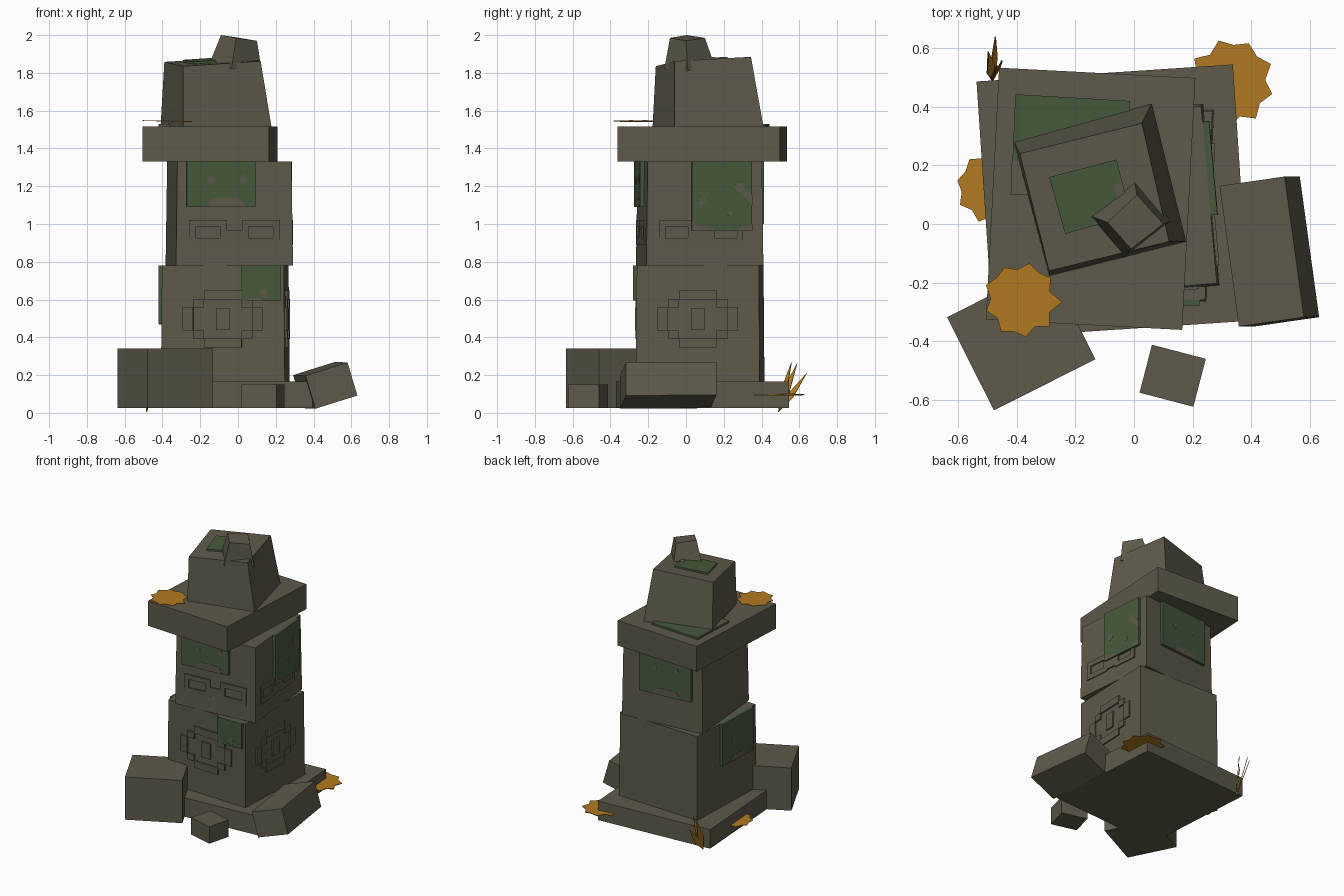
import bpy, bmesh, math, random
from mathutils import Vector, Matrix

random.seed(4)
cube = bpy.data.objects.get("Cube")
if cube:
    bpy.data.objects.remove(cube)


def material(name, rgb):
    m = bpy.data.materials.new(name)
    m.use_nodes = True
    m.diffuse_color = (*rgb, 1)
    m.node_tree.nodes["Principled BSDF"].inputs["Base Color"].default_value = (*rgb, 1)
    return m


STONE = material("weathered stone", (0.112, 0.102, 0.067))
MOSS = material("moss green", (0.06, 0.1, 0.045))
LEAF = material("autumn orange", (0.44, 0.195, 0.015))


def finish(name, bm, mat):
    bmesh.ops.recalc_face_normals(bm, faces=bm.faces[:])
    me = bpy.data.meshes.new(name)
    bm.to_mesh(me)
    bm.free()
    me.materials.append(mat)
    ob = bpy.data.objects.new(name, me)
    bpy.context.collection.objects.link(ob)
    return ob


def add_loft(bm, low, high):
    """Closed solid between two matching loops of points."""
    a = [bm.verts.new(p) for p in low]
    b = [bm.verts.new(p) for p in high]
    n = len(a)
    bm.faces.new(a[::-1])
    bm.faces.new(b)
    for i in range(n):
        j = (i + 1) % n
        bm.faces.new((a[i], a[j], b[j], b[i]))


def solid(name, low, high, mat=STONE):
    bm = bmesh.new()
    add_loft(bm, low, high)
    return finish(name, bm, mat)


def block(name, center, size, z, degrees, top_scale=1.0):
    """Upright block turned about z, with an optional taper."""
    rot = Matrix.Rotation(math.radians(degrees), 3, 'Z')
    loops = []
    for height, s in zip(z, (1, top_scale)):
        loops.append([rot @ Vector((sx * size[0] / 2 * s, sy * size[1] / 2 * s, 0))
                      + Vector((*center, height))
                      for sx, sy in ((-1, -1), (1, -1), (1, 1), (-1, 1))])
    return solid(name, *loops)


FRONT, RIGHT, BACK, LEFT = range(4)


def plates(name, tier, side, shapes, thick, mat):
    """Outlines of (u, z) points raised from one side of a tier."""
    (cx, cy), half, degrees = tier
    mtx = Matrix.Translation((cx, cy, 0)) @ Matrix.Rotation(
        math.radians(degrees + 90 * side), 4, 'Z')
    bm = bmesh.new()
    for pts in shapes:
        add_loft(bm, [mtx @ Vector((u, -half + 0.02, z)) for u, z in pts],
                 [mtx @ Vector((u, -half - thick, z)) for u, z in pts])
    return finish(name, bm, mat)


def rect(u0, u1, z0, z1):
    return [(u0, z0), (u1, z0), (u1, z1), (u0, z1)]


def blob(u, z, r):
    return [(u + r * math.cos(a) * random.uniform(.7, 1.1),
             z + r * math.sin(a) * random.uniform(.8, 1.3))
            for a in (i * math.tau / 6 for i in range(6))]


# Stacked pillar
block("base_plate", (-0.071, 0.078), (0.877, 0.877), (0.025, 0.165), 3.8)
LOWER = ((-0.0675, 0.075), 0.328, -2.2)
UPPER = ((-0.046, 0.0725), 0.311, 5.1)
block("lower_tier", LOWER[0], (0.656, 0.656), (0.165, 0.78), -2.2, 0.985)
block("upper_tier", UPPER[0], (0.622, 0.622), (0.78, 1.33), 5.1, 0.975)
block("cap_slab", (-0.148, 0.086), (0.671, 0.861), (1.33, 1.515), -3)

# Crown with a sloping top, and the stub on it
solid("crown",
      [(-.29, -.177, 1.515), (.177, -.06, 1.515), (.06, .41, 1.515), (-.41, .28, 1.515)],
      [(-.29, -.16, 1.835), (.12, -.06, 1.862), (.027, .344, 1.885), (-.39, .24, 1.858)])
solid("crown_stub",
      [(-.155, .03, 1.84), (-.035, -.115, 1.82), (.126, .01, 1.81), (.0, .155, 1.83)],
      [(-.09, .005, 2.0), (-.01, -.085, 1.985), (.1, .0, 1.97), (.01, .1, 1.985)])

# Fallen stones
block("large_fallen_stone", (-0.385, -0.39), (0.388, 0.356), (0.025, 0.34), 26.7)
block("small_fallen_stone", (0.132, -0.518), (0.19, 0.169), (0.025, 0.15), -14.6)
corner = Vector((0.41, -0.35, 0.022))
across, along, up = Vector((.222, .032, .07)), Vector((-.066, .48, .003)), Vector((-.052, 0, .175))
footprint = [corner, corner + across, corner + across + along, corner + along]
solid("leaning_stone", footprint, [p + up for p in footprint])

# Raised spectacle bands and stepped eye carvings
def spectacle_shapes(shift, k):
    shapes = [rect(shift - .04 * k, shift + .04 * k, .90, .965)]
    for s in (-1, 1):
        c = shift + s * .14 * k
        w, v = .1 * k, .065 * k
        shapes += [rect(c - w, c + w, .985, 1.02), rect(c - w, c + w, .89, .925),
                   rect(c - w, c - v, .925, .985), rect(c + v, c + w, .925, .985)]
    return shapes


def eye_shapes():
    zc = .497
    shapes = [rect(-.035, .035, zc - .058, zc + .058)]
    for s in (-1, 1):
        shapes.append(rect(-.1, .1, *sorted((zc + s * .1, zc + s * .152))))
        shapes.append(rect(*sorted((s * .157, s * .213)), zc - .06, zc + .06))
        for t in (-1, 1):
            shapes.append(rect(*sorted((s * .1, s * .157)), *sorted((zc + t * .06, zc + t * .105))))
    return shapes


for side, word, k, shift in ((FRONT, "front", 1, 0), (RIGHT, "left", .925, -.02)):
    plates(word + "_spectacle_carving", UPPER, side, spectacle_shapes(shift, k), .006, STONE)
    plates(word + "_eye_carving", LOWER, side, eye_shapes(), .008, STONE)

# Moss patches on the walls, with bare stone spots
def arch(c, z, w, h):
    return [(c - w, z), (c + w, z), (c + w * .8, z + h * .8), (c + w * .5, z + h),
            (c - w * .5, z + h), (c - w * .8, z + h * .8)]


MOSS_WALLS = (
    ("front_upper", UPPER, FRONT, (-.255, .11, 1.09, 1.33),
     [blob(-.125, 1.23, .022), blob(.045, 1.24, .02), arch(-.045, 1.089, .105, .05)]),
    ("side_upper", UPPER, RIGHT, (-.07, .25, .965, 1.33),
     [blob(-.015, 1.125, .025), blob(.13, 1.055, .016),
      [(.15, 1.2), (.18, 1.17), (.251, 1.10), (.251, 1.15), (.18, 1.225)],
      [(-.071, .964), (.06, .964), (.02, .985), (-.03, .99), (-.071, 1.02)],
      [(.16, .964), (.251, .964), (.251, 1.0), (.2, .985)]]),
    ("back_upper", UPPER, BACK, (-.17, .23, 1.0, 1.33),
     [blob(-.05, 1.19, .022), blob(.12, 1.2, .02), arch(.04, .999, .11, .05)]),
    ("front_lower", LOWER, FRONT, (.10, .305, .595, .78),
     [blob(.22, .63, .022), arch(.17, .594, .04, .015)]),
    ("side_lower", LOWER, LEFT, (-.07, .28, .47, .78),
     [blob(.05, .62, .02), arch(.1, .469, .09, .04)]),
)
for word, tier, side, area, spots in MOSS_WALLS:
    plates(word + "_moss", tier, side, [rect(*area)], .015, MOSS)
    plates(word + "_moss_gaps", tier, side, spots, .0165, STONE)


# Moss on the flat tops
def slab_on(name, pts, thick, mat):
    solid(name, [(x, y, z - .01) for x, y, z in pts], [(x, y, z + thick) for x, y, z in pts], mat)


slab_on("cap_moss", [(-.42, .1, 1.515), (-.03, .09, 1.515), (-.014, .42, 1.515),
                     (-.405, .443, 1.515)], .014, MOSS)
slab_on("cap_moss_gap", [(-.421, .099, 1.515), (-.34, .098, 1.515), (-.36, .2, 1.515),
                         (-.417, .22, 1.515)], .0155, STONE)
slab_on("crown_moss", [(-.235, -.034, 1.845), (-.01, .03, 1.861), (-.06, .22, 1.871),
                       (-.29, .16, 1.855)], .014, MOSS)
slab_on("crown_moss_gap", [(-.06, .09, 1.863), (-.024, .075, 1.863), (-.042, .15, 1.868),
                           (-.07, .13, 1.866)], .0155, STONE)


# Flat fallen leaves with a toothed rim
def leaf(name, center, radius, tilt, turn):
    bm = bmesh.new()
    mtx = (Matrix.Translation(center) @ Matrix.Rotation(tilt, 4, 'Y')
           @ Matrix.Rotation(turn, 4, 'Z'))
    rim = []
    for i in range(18):
        r = radius * (random.uniform(.95, 1.08) if i % 2 else random.uniform(.78, .88))
        a = i * math.tau / 18
        rim.append(mtx @ Vector((r * math.cos(a), r * math.sin(a), 0)))
    add_loft(bm, rim, [p + Vector((0, 0, .004)) for p in rim])
    return finish(name, bm, LEAF)


leaf("cap_leaf", (-.385, -.26, 1.543), .13, .02, .3)
leaf("back_leaf", (.33, .48, .095), .15, .03, .1)
leaf("side_leaf", (-.485, .125, .09), .12, -.03, .5)

# Upright curled leaf at the back corner
bm = bmesh.new()
stem = Vector((-.485, .49, .004))
for tip in ((-.475, .64, .21), (-.50, .59, .265), (-.452, .56, .27), (-.47, .545, .2)):
    tip = Vector(tip)
    mid = stem.lerp(tip, .4)
    wide = Vector((.012, .016, -.008))
    shape = [stem, mid + wide, tip, mid - wide]
    add_loft(bm, shape, [p + Vector((.004, -.002, 0)) for p in shape])
finish("upright_leaf", bm, LEAF)
